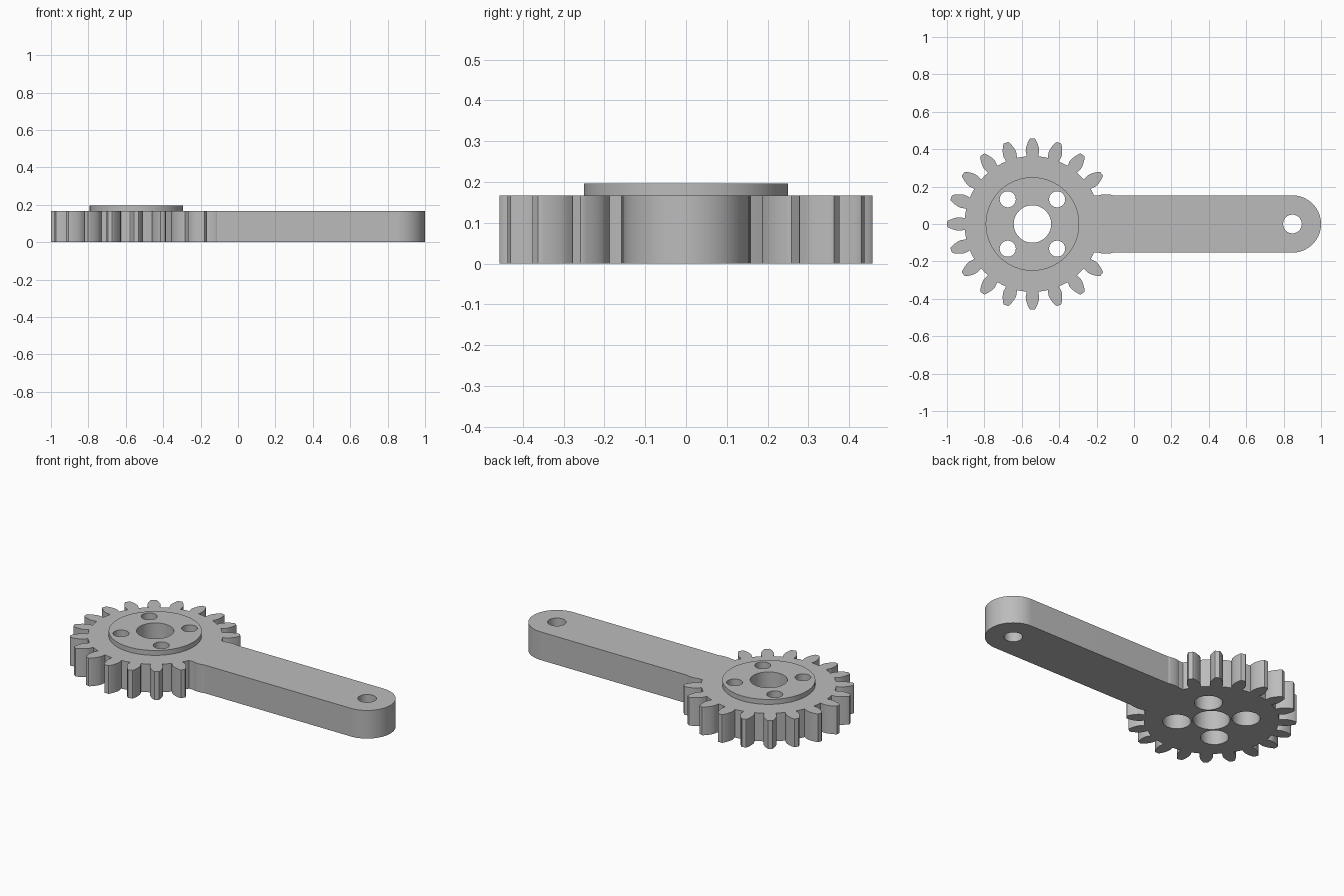
import bpy
import bmesh
from math import sin, cos, pi, radians

if "Cube" in bpy.data.objects:
    bpy.data.objects.remove(bpy.data.objects["Cube"], do_unlink=True)

GEAR_X, HEIGHT, HUB_TOP = -0.543, 0.167, 0.196
ARM_X, ARM_R = 0.847, 0.153
TEETH = 20

grey = bpy.data.materials.new("plain grey")
grey.use_nodes = True
grey.diffuse_color = (0.5, 0.5, 0.5, 1)
grey.node_tree.nodes["Principled BSDF"].inputs["Base Color"].default_value = grey.diffuse_color


def prism(name, outline, z0, z1):
    """Extrude a closed counter-clockwise outline from z0 to z1."""
    bm = bmesh.new()
    face = bm.faces.new([bm.verts.new((x, y, z0)) for x, y in outline])
    top = bmesh.ops.extrude_face_region(bm, geom=[face])["geom"]
    bmesh.ops.translate(bm, vec=(0, 0, z1 - z0),
                        verts=[v for v in top if isinstance(v, bmesh.types.BMVert)])
    bmesh.ops.recalc_face_normals(bm, faces=bm.faces)
    mesh = bpy.data.meshes.new(name)
    bm.to_mesh(mesh)
    bm.free()
    mesh.materials.append(grey)
    obj = bpy.data.objects.new(name, mesh)
    bpy.context.collection.objects.link(obj)
    return obj


def arc(cx, cy, r, a0, a1, n):
    return [(cx + r * cos(a0 + (a1 - a0) * i / n), cy + r * sin(a0 + (a1 - a0) * i / n))
            for i in range(n + 1)]


def disc(name, cx, cy, r, z0, z1, n=64):
    return prism(name, arc(cx, cy, r, 0, 2 * pi, n)[:-1], z0, z1)


def combine(target, other, operation):
    """Apply a boolean and discard the helper."""
    other.hide_render = True
    mod = target.modifiers.new(operation, "BOOLEAN")
    mod.operation, mod.object, mod.solver = operation, other, "EXACT"
    bpy.ops.object.select_all(action="DESELECT")
    bpy.context.view_layer.objects.active = target
    target.select_set(True)
    bpy.ops.object.modifier_apply(modifier=mod.name)
    bpy.data.objects.remove(other, do_unlink=True)


# Gear: one tooth flank as (radius, half angle), mirrored and repeated
flank = [(0.363, 0.085), (0.39, 0.0925), (0.402, 0.088), (0.415, 0.0785),
         (0.43, 0.064), (0.445, 0.046), (0.453, 0.036), (0.457, 0.026)]
tooth = [(r, -a) for r, a in flank] + [(r, a) for r, a in reversed(flank)]
tooth.append((0.363, pi / TEETH))
outline = []
for k in range(TEETH):
    turn = 2 * pi * k / TEETH
    outline += [(GEAR_X + r * cos(turn + a), r * sin(turn + a)) for r, a in tooth]
lever = prism("gear_lever", outline, 0, HEIGHT)

# Arm with a round end
arm = [(-0.28, ARM_R), (-0.28, -ARM_R)] + arc(ARM_X, 0, ARM_R, -pi / 2, pi / 2, 40)
combine(lever, prism("arm", arm, 0, HEIGHT), "UNION")

# Raised hub
combine(lever, disc("hub", GEAR_X, 0, 0.25, 0.1, HUB_TOP, 96), "UNION")

# Centre bore and arm end hole
combine(lever, disc("bore", GEAR_X, 0, 0.1, -0.1, 0.3), "DIFFERENCE")
combine(lever, disc("end_hole", ARM_X, 0, 0.05, -0.1, 0.3, 48), "DIFFERENCE")

# Four screw holes with wider recesses underneath
for sx in (-1, 1):
    for sy in (-1, 1):
        x, y = GEAR_X + sx * 0.132, sy * 0.132
        combine(lever, disc("screw_hole", x, y, 0.043, -0.1, 0.3, 40), "DIFFERENCE")
        combine(lever, disc("screw_recess", x, y, 0.076, -0.1, 0.13, 48), "DIFFERENCE")

bpy.ops.object.shade_smooth_by_angle(angle=radians(25))
